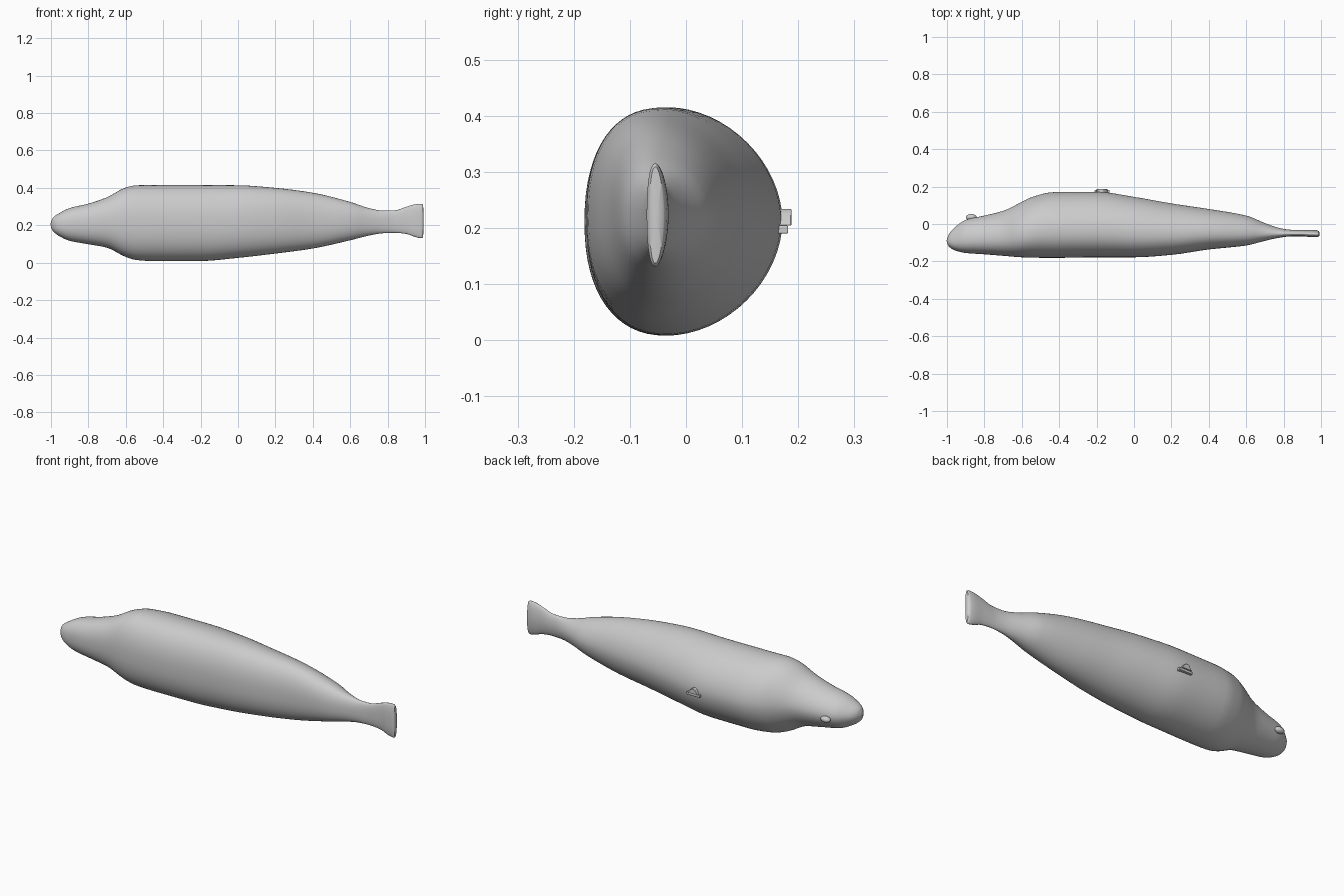
import bpy
import bmesh
from math import cos, sin, pi, radians, copysign

cube = bpy.data.objects.get("Cube")
if cube:
    bpy.data.objects.remove(cube, do_unlink=True)

grey = bpy.data.materials.new("plain grey")
grey.use_nodes = True
grey.diffuse_color = (0.6, 0.6, 0.6, 1)
grey.node_tree.nodes["Principled BSDF"].inputs["Base Color"].default_value = (0.6, 0.6, 0.6, 1)

# Body stations along the length: x, belly y, back y, low z, high z
STATIONS = [
    (-1, -.1, -.08, .19, .22),
    (-.99, -.12, -.055, .17, .24),
    (-.96, -.14, -.02, .145, .262),
    (-.9, -.155, .022, .117, .292),
    (-.8, -.162, .045, .099, .316),
    (-.7, -.17, .07, .08, .35),
    (-.6, -.178, .118, .031, .402),
    (-.54, -.18, .146, .014, .414),
    (-.43, -.181, .17, .008, .415),
    (-.2, -.178, .172, .009, .415),
    (0, -.178, .145, .026, .414),
    (.2, -.165, .11, .049, .4),
    (.4, -.136, .08, .076, .374),
    (.6, -.115, .045, .12, .325),
    (.7, -.09, .005, .145, .292),
    (.78, -.073, -.022, .158, .278),
    (.84, -.066, -.031, .16, .28),
    (.9, -.066, -.032, .154, .299),
    (.95, -.07, -.031, .137, .313),
    (.98, -.07, -.034, .131, .315),
    (.99, -.065, -.04, .137, .309),
]


def finish(bm, name, smooth=True):
    """Turn a bmesh into a grey object."""
    bmesh.ops.recalc_face_normals(bm, faces=bm.faces)
    mesh = bpy.data.meshes.new(name)
    bm.to_mesh(mesh)
    bm.free()
    mesh.materials.append(grey)
    obj = bpy.data.objects.new(name, mesh)
    bpy.context.collection.objects.link(obj)
    bpy.ops.object.select_all(action="DESELECT")
    obj.select_set(True)
    bpy.context.view_layer.objects.active = obj
    if smooth:
        bpy.ops.object.shade_smooth_by_angle(angle=radians(50))
    return obj


def slope(i, k):
    """Tangent of column k at station i, flat at local extremes."""
    if i == 0 or i == len(STATIONS) - 1:
        i0, i1 = max(i - 1, 0), min(i + 1, len(STATIONS) - 1)
        return (STATIONS[i1][k] - STATIONS[i0][k]) / (STATIONS[i1][0] - STATIONS[i0][0])
    a, b, c = STATIONS[i - 1:i + 2]
    left = (b[k] - a[k]) / (b[0] - a[0])
    right = (c[k] - b[k]) / (c[0] - b[0])
    return 2 * left * right / (left + right) if left * right > 0 else 0


def smooth_stations(steps):
    """Resample the stations with smooth curves."""
    for i in range(len(STATIONS) - 1):
        a, b = STATIONS[i], STATIONS[i + 1]
        h = b[0] - a[0]
        for s in range(steps):
            t = s / steps
            u = t * t * (3 - 2 * t)
            yield [a[0] + h * t] + [
                a[k] + (b[k] - a[k]) * u
                + h * t * (1 - t) * (slope(i, k) * (1 - t) - slope(i + 1, k) * t)
                for k in range(1, 5)]
    yield list(STATIONS[-1])


def section(bm, x, y0, y1, z0, z1, sides=64):
    """One ring: full on the belly side, tapering to the back."""
    middle_y, middle_z = y0 + (y1 - y0) * 0.42, (z0 + z1) / 2
    ring = []
    for j in range(sides):
        c, s = cos(2 * pi * j / sides), sin(2 * pi * j / sides)
        reach, power = (y1 - middle_y, 1.87) if c > 0 else (middle_y - y0, 2.3)
        y = middle_y + copysign(abs(c) ** (2 / power), c) * reach
        z = middle_z + copysign(abs(s) ** (2 / power), s) * (z1 - z0) / 2
        ring.append(bm.verts.new((x, y, z)))
    return ring


# Body with the tail fluke
bm = bmesh.new()
rings = [section(bm, *row) for row in smooth_stations(4)]
for a, b in zip(rings, rings[1:]):
    for j in range(len(a)):
        k = (j + 1) % len(a)
        bm.faces.new((a[j], a[k], b[k], b[j]))
# Rounded nose and flat trailing edge
for ring, tip in ((rings[0], (-1.002, -.09, .205)), (rings[-1], (.993, -.052, .223))):
    end = bm.verts.new(tip)
    for j in range(len(ring)):
        bm.faces.new((ring[j], ring[(j + 1) % len(ring)], end))
finish(bm, "body")

# Small oval knob on the back of the head
bm = bmesh.new()
bmesh.ops.create_uvsphere(bm, u_segments=20, v_segments=12, radius=1)
bmesh.ops.scale(bm, vec=(.028, .018, .016), verts=bm.verts)
bmesh.ops.translate(bm, vec=(-.87, .036, .195), verts=bm.verts)
finish(bm, "head_knob")


def plate(name, outline, y0, y1):
    """Extruded outline in x and z with softened edges."""
    bm = bmesh.new()
    face = bm.faces.new([bm.verts.new((x, y0, z)) for x, z in outline])
    new = bmesh.ops.extrude_face_region(bm, geom=[face])["geom"]
    top = [v for v in new if isinstance(v, bmesh.types.BMVert)]
    bmesh.ops.translate(bm, vec=(0, y1 - y0, 0), verts=top)
    obj = finish(bm, name)
    bevel = obj.modifiers.new("soft edges", "BEVEL")
    bevel.width = .002
    bevel.segments = 2


# Small fitting on the back: a base bar with a raised hump
plate("back_fitting_base",
      [(-.21, .19), (-.13, .19), (-.13, .204), (-.21, .204)], .155, .182)
plate("back_fitting_hump",
      [(-.2, .204), (-.142, .204), (-.158, .226), (-.17, .234), (-.184, .23)], .155, .188)
